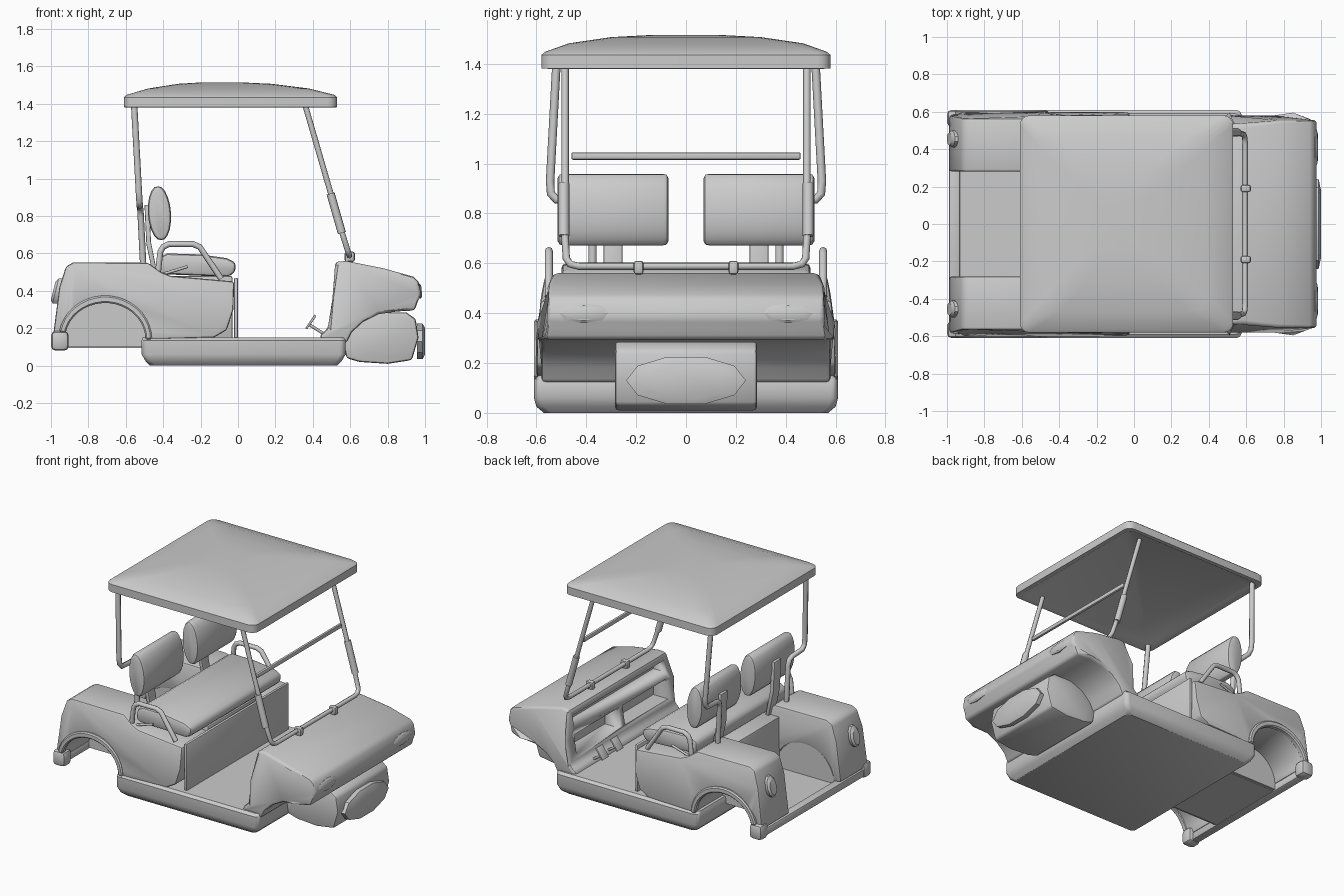
import bpy, bmesh
from math import sin, cos, pi, radians
from mathutils import Vector

if "Cube" in bpy.data.objects:
    bpy.data.objects.remove(bpy.data.objects["Cube"])


def finish(ob, bevel=0, seg=2, smooth=35):
    bpy.ops.object.select_all(action='DESELECT')
    ob.select_set(True)
    bpy.context.view_layer.objects.active = ob
    if bevel:
        m = ob.modifiers.new("bevel", 'BEVEL')
        m.width, m.segments, m.limit_method = bevel, seg, 'ANGLE'
        m.angle_limit = radians(35)
        bpy.ops.object.modifier_apply(modifier="bevel")
    bpy.ops.object.shade_smooth_by_angle(angle=radians(smooth))
    return ob


def loft(name, rings, bevel=0, seg=2):
    """Skin a list of equal-length point rings and cap both ends."""
    bm = bmesh.new()
    vs = [[bm.verts.new(p) for p in r] for r in rings]
    n = len(vs[0])
    for a, b in zip(vs, vs[1:]):
        for i in range(n):
            bm.faces.new((a[i], a[(i + 1) % n], b[(i + 1) % n], b[i]))
    bm.faces.new(vs[0][::-1])
    bm.faces.new(vs[-1])
    bmesh.ops.recalc_face_normals(bm, faces=bm.faces)
    me = bpy.data.meshes.new(name)
    bm.to_mesh(me)
    bm.free()
    ob = bpy.data.objects.new(name, me)
    bpy.context.collection.objects.link(ob)
    return finish(ob, bevel, seg)


def prism(name, prof, y0, y1, bevel=0, seg=2):
    """Extrude an x,z profile along y; y0/y1 may be functions of x,z."""
    f = lambda y, x, z: y(x, z) if callable(y) else y
    return loft(name, [[(x, f(y, x, z), z) for x, z in prof] for y in (y0, y1)], bevel, seg)


def box(name, x0, x1, y0, y1, z0, z1, bevel=0):
    return prism(name, [(x0, z0), (x1, z0), (x1, z1), (x0, z1)], y0, y1, bevel)


def rrect(cx, hx, hy, r, z, n=4):
    pts = []
    for k, (sx, sy) in enumerate(((1, 1), (-1, 1), (-1, -1), (1, -1))):
        for i in range(n + 1):
            a = pi / 2 * (k + i / n)
            pts.append((cx + sx * (hx - r) + r * cos(a), sy * (hy - r) + r * sin(a), z))
    return pts


def arc(cx, cz, rx, rz, a0, a1, n):
    return [(cx + rx * cos(radians(a0 + (a1 - a0) * i / n)),
             cz + rz * sin(radians(a0 + (a1 - a0) * i / n))) for i in range(n + 1)]


def tube(name, pts, r):
    cu = bpy.data.curves.new(name, 'CURVE')
    cu.dimensions, cu.bevel_depth, cu.bevel_resolution, cu.use_fill_caps = '3D', r, 2, True
    sp = cu.splines.new('POLY')
    sp.points.add(len(pts) - 1)
    for p, c in zip(sp.points, pts):
        p.co = (*c, 1)
    ob = bpy.data.objects.new(name, cu)
    bpy.context.collection.objects.link(ob)
    bpy.ops.object.select_all(action='DESELECT')
    ob.select_set(True)
    bpy.context.view_layer.objects.active = ob
    bpy.ops.object.convert(target='MESH')
    return finish(bpy.context.view_layer.objects.active, smooth=50)


def disc(name, centre, hy, hz, depth, tilt, n):
    """Oval lamp facing along x, leaning by tilt (x per z)."""
    cx, cy, cz = centre
    rings = []
    for dx, s in ((-depth, 1), (depth * .4, 1), (depth, .75)):
        rings.append([(cx + dx + tilt * hz * s * sin(2 * pi * i / n), cy + hy * s * cos(2 * pi * i / n),
                       cz + hz * s * sin(2 * pi * i / n)) for i in range(n)])
    return loft(name, rings)


# Roof: rounded rim with shallow dome and recessed underside
loft("roof", [rrect(-.04, .52, .53, .05, 1.395), rrect(-.04, .545, .555, .05, 1.38),
              rrect(-.04, .57, .58, .05, 1.382), rrect(-.04, .57, .58, .05, 1.435),
              rrect(-.04, .555, .565, .05, 1.448), rrect(-.05, .43, .47, .08, 1.482),
              rrect(-.07, .25, .30, .08, 1.507), rrect(-.09, .1, .15, .05, 1.515)])

# Windscreen frame, sleeves, clamps and cross bar
half = [(.36, .485, 1.39), (.56, .485, .70), (.585, .48, .62), (.592, .465, .597), (.595, .43, .588)]
tube("windscreen_frame", half + [(x, -y, z) for x, y, z in half[::-1]], .015)
box("windscreen_cross_bar", .455, .475, -.46, .46, 1.015, 1.045, .008)
for s in (1, -1):
    tube("windscreen_sleeve", [(.495, s * .49, .92), (.555, s * .49, .71)], .022)
    box("frame_clamp", .57, .625, s * .19 - .02, s * .19 + .02, .555, .61, .012)

# Front body: hood, nose and open wheel wells
nose = [(.52, .555), (.58, .56), (.78, .52), (.94, .475), (.965, .45), (.98, .38), (.96, .34), (.945, .295),
        (.85, .29), (.75, .275), (.67, .235), (.61, .18), (.58, .12), (.44, .13), (.44, .165), (.48, .2), (.505, .36)]
width = lambda x, z: .58 - .05 * max(0, (z - .44) / .12) ** 1.5 - .03 * max(0, (x - .9) / .08)
hood = prism("front_body", nose, lambda x, z: -width(x, z), width, .018)

# Dashboard shelves cut into the back of the front body
for i, (z0, z1, y0, y1) in enumerate(((.43, .51, -.5, .5), (.25, .38, -.5, -.03), (.25, .38, .03, .5))):
    cut = box("shelf_cutter", .44, .6, y0, y1, z0, z1)
    m = hood.modifiers.new("shelf", 'BOOLEAN')
    m.operation, m.object, m.solver = 'DIFFERENCE', cut, 'EXACT'
    bpy.context.view_layer.objects.active = hood
    bpy.ops.object.modifier_apply(modifier="shelf")
    bpy.data.objects.remove(cut)

# Nose block between front wheels and bumper
prism("front_block", [(.56, .13), (.6, .2), (.67, .255), (.77, .285), (.9, .285), (.95, .25),
                      (.965, .15), (.93, .03), (.8, .01), (.65, .02), (.58, .04)], -.285, .285, .015)
disc("front_bumper", (.978, 0, .13), .24, .1, .022, 0, 10)

# Floor pan with rocker sills
loft("floor_pan", [rrect(.03, .50, .57, .03, 0), rrect(.03, .525, .60, .03, .025),
                   rrect(.03, .545, .61, .03, .06), rrect(.03, .545, .61, .03, .135),
                   rrect(.03, .54, .59, .03, .15)])
for y in (.2, .36):
    prism("pedal", [(.36, .20), (.37, .195), (.42, .265), (.41, .275)], y - .035, y + .035, .004)
    tube("pedal_arm", [(.38, y, .22), (.46, y, .17)], .008)

# Rear body sides with wheel arches
arch = arc(-.71, .14, .22, .2, 180, 0, 16)
side = [(-.99, .15)] + arch + [(-.46, .14), (-.13, .15), (-.06, .19), (-.025, .30), (-.02, .45), (-.36, .48),
        (-.41, .50), (-.48, .55), (-.88, .553), (-.92, .53), (-.955, .42)]
outer = lambda x, z: .60 - .035 * max(0, (z - .3) / .25) ** 1.5 - .02 * max(0, (-.9 - x) / .1)
for s in (1, -1):
    prism("rear_body_side", side, s * .28, lambda x, z: s * outer(x, z), .014)
    prism("wheel_arch_trim", arc(-.71, .14, .25, .235, 170, 0, 18) + arc(-.71, .14, .215, .195, 0, 170, 18),
          s * .57, s * .61, .008, 1)
    prism("wheel_well_wall", arc(-.71, .1, .23, .25, 180, 0, 12), s * .285, s * .3)
    disc("tail_light", (-.966, s * .455, .40), .045, .07, -.022, .25, 10)
    disc("headlight", (.968, s * .41, .40), .105, .04, .014, -.1, 8)
    box("rear_bumper_end", -1, -.905, s * .52, s * .61, .08, .185, .025)

# Rear bag well, seat base
box("rear_bumper_bar", -.99, -.93, -.55, .55, .09, .145, .012)
box("bag_well_floor", -.96, -.5, -.285, .285, .095, .125)
box("seat_base", -.52, -.03, -.285, .285, .12, .48, .01)
box("seat_base_front", -.022, 0, -.56, .56, .14, .47, .008)

# Seat cushion
prism("seat_cushion", [(-.43, .49), (-.05, .475), (-.015, .50), (-.01, .55), (-.06, .575),
                       (-.2, .595), (-.38, .60), (-.43, .575)], -.5, .5, .03)

# Seat backs, brackets, armrests and rear roof posts
for s in (1, -1):
    back = [(x - .06 * (z - .815), z) for x, z in arc(-.42, .815, .062, .147, 0, 342, 19)]
    prism("seat_back", back, s * .07, s * .515, .022)
    prism("seat_bracket", [(-.45, .46), (-.425, .46), (-.465, .66), (-.475, .86), (-.50, .86), (-.49, .65)],
          s * .255, s * .33, .005)
    tube("armrest", [(-.43, s * .55, .48), (-.415, s * .55, .61), (-.40, s * .55, .635), (-.37, s * .55, .65),
                     (-.24, s * .55, .65), (-.205, s * .55, .635), (-.09, s * .55, .465)], .016)
    tube("armrest_inner_bar", [(-.40, s * .54, .49), (-.27, s * .54, .53)], .008)
    tube("rear_post", [(-.555, s * .52, 1.39), (-.53, s * .545, .93), (-.527, s * .542, .88), (-.525, s * .52, .855),
                       (-.525, s * .41, .85), (-.522, s * .385, .835), (-.52, s * .375, .80), (-.505, s * .375, .5)], .017)
